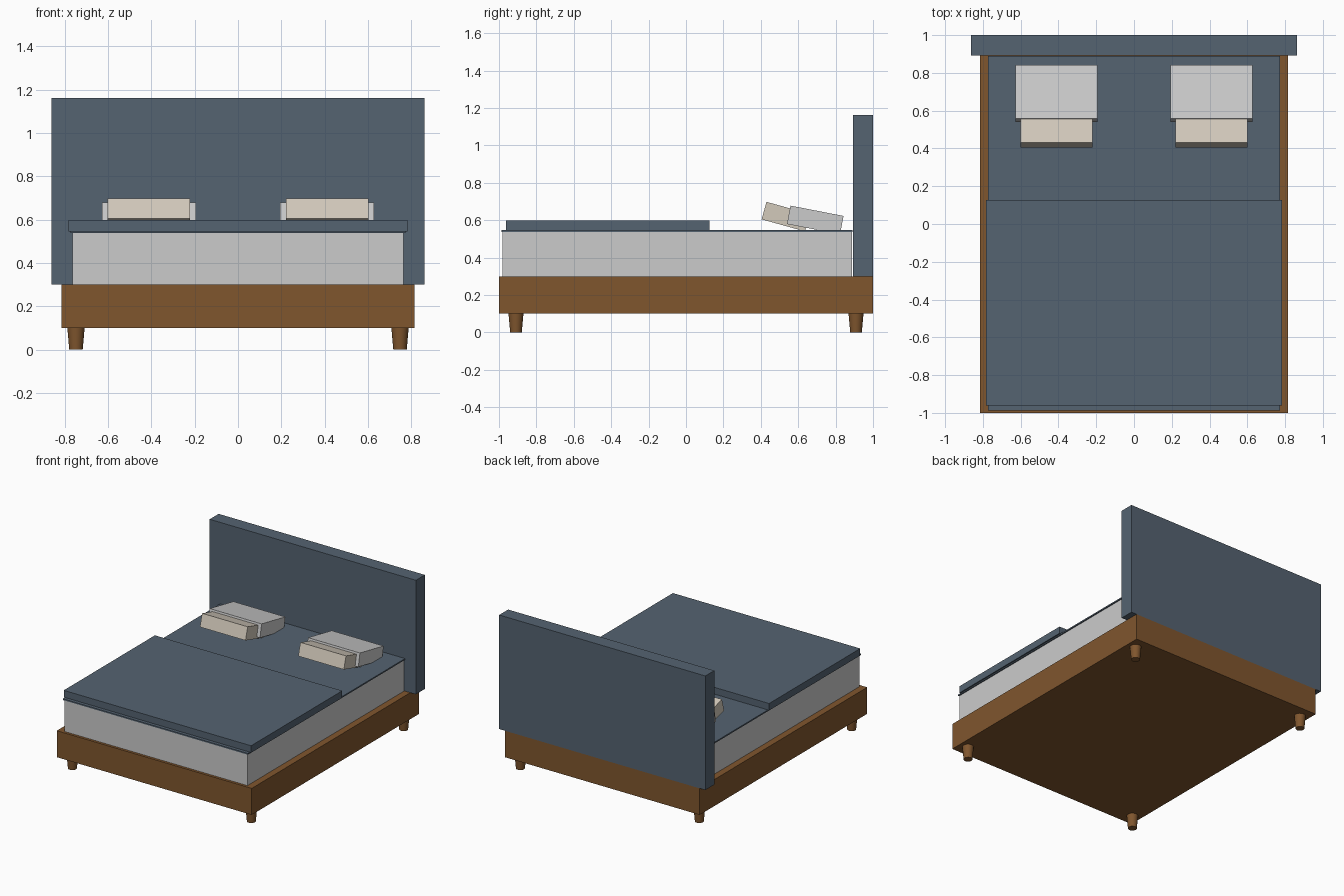
import bpy
from math import radians

if "Cube" in bpy.data.objects:
    bpy.data.objects.remove(bpy.data.objects["Cube"])


def material(name, rgb):
    m = bpy.data.materials.new(name)
    m.diffuse_color = (*rgb, 1)
    m.use_nodes = True
    m.node_tree.nodes["Principled BSDF"].inputs["Base Color"].default_value = m.diffuse_color
    return m


blue = material("blue_fabric", (0.09, 0.125, 0.165))
wood = material("brown_wood", (0.216, 0.093, 0.027))
cream = material("cream_fabric", (0.65, 0.59, 0.5))


def box(name, center, size, mat=None, tilt=0):
    bpy.ops.mesh.primitive_cube_add(size=1, location=center, rotation=(radians(tilt), 0, 0))
    ob = bpy.context.object
    ob.name = name
    ob.scale = size
    if mat:
        ob.data.materials.append(mat)
    return ob


def slab(name, half_x, y0, y1, z0, z1, mat=None):
    return box(name, (0, (y0 + y1) / 2, (z0 + z1) / 2), (2 * half_x, y1 - y0, z1 - z0), mat)


# Base, headboard and bedding layers
slab("bed_frame", 0.815, -1.0, 1.0, 0.10, 0.30, wood)
slab("headboard", 0.862, 0.893, 1.0, 0.30, 1.162, blue)
slab("mattress", 0.765, -0.98, 0.888, 0.30, 0.54)
slab("sheet", 0.773, -0.987, 0.89, 0.538, 0.548, blue)
slab("blanket", 0.783, -0.962, 0.126, 0.546, 0.599, blue)

# Pillows in mirrored pairs, tilted and sunk into the bedding
for side, s in (("left", -1), ("right", 1)):
    box(f"{side}_back_pillow", (s * 0.411, 0.691, 0.601), (0.434, 0.289, 0.10), None, -11)
    box(f"{side}_front_pillow", (s * 0.411, 0.533, 0.619), (0.381, 0.24, 0.097), cream, -15.5)

    # Tapered round legs
    for end, y in (("front", -0.909), ("back", 0.909)):
        bpy.ops.mesh.primitive_cone_add(vertices=24, radius1=0.031, radius2=0.04, depth=0.10,
                                        location=(s * 0.748, y, 0.05))
        leg = bpy.context.object
        leg.name = f"{end}_{side}_leg"
        leg.data.materials.append(wood)
        bpy.ops.object.shade_smooth_by_angle()
